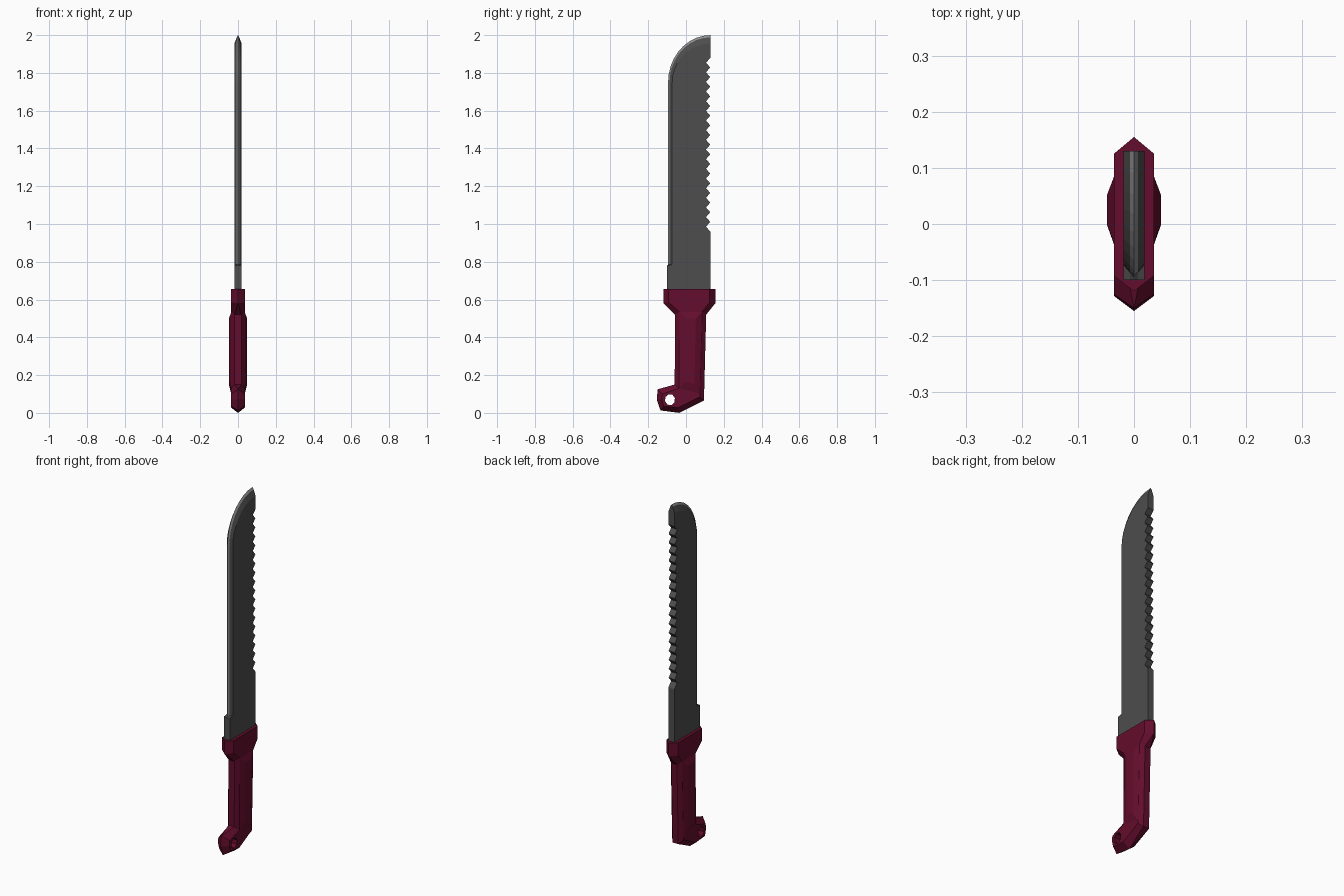
import bpy, bmesh, math

if "Cube" in bpy.data.objects:
    bpy.data.objects.remove(bpy.data.objects["Cube"])


def material(name, rgb):
    m = bpy.data.materials.new(name)
    m.diffuse_color = (*rgb, 1)
    m.use_nodes = True
    m.node_tree.nodes["Principled BSDF"].inputs["Base Color"].default_value = m.diffuse_color
    return m


STEEL = material("dark steel", (0.075, 0.075, 0.075))
EDGE = material("ground edge", (0.26, 0.26, 0.26))
MAROON = material("maroon grip", (0.125, 0.004, 0.025))


def loft(name, layers, mats, rule=None):
    """Join outlines of equal length (lists of xyz) and cap both ends."""
    bm = bmesh.new()
    rings = [[bm.verts.new(p) for p in layer] for layer in layers]
    n = len(rings[0])
    for k in range(len(rings) - 1):
        a, b = rings[k], rings[k + 1]
        for i in range(n):
            j = (i + 1) % n
            f = bm.faces.new((a[i], a[j], b[j], b[i]))
            if rule:
                f.material_index = rule(k, i)
    bm.faces.new(rings[0][::-1])
    bm.faces.new(rings[-1])
    bmesh.ops.remove_doubles(bm, verts=bm.verts, dist=1e-5)
    bmesh.ops.recalc_face_normals(bm, faces=bm.faces)
    me = bpy.data.meshes.new(name)
    bm.to_mesh(me)
    bm.free()
    for m in mats:
        me.materials.append(m)
    ob = bpy.data.objects.new(name, me)
    bpy.context.collection.objects.link(ob)
    return ob


# Blade: ricasso, curved cutting edge, saw-toothed spine
SEGS, TEETH = 9, 18


def blade_layer(x, side, tip):
    pts = [(-0.1, 0.6), (-0.1, 0.78), (-0.095 + side, 0.785)]
    for i in range(SEGS + 1):
        a = math.pi / 2 * i / SEGS
        pts.append((0.13 - (0.225 - side) * math.cos(a),
                    1.75 + (0.25 - tip) * math.sin(a)))
    pts.append((0.13, 1.88))
    pitch = (1.88 - 0.96) / TEETH
    for i in range(TEETH):
        z = 1.88 - i * pitch
        pts.append((0.106, z - pitch * 0.5))
        pts.append((0.128, z - pitch))
    pts += [(0.13, 0.955), (0.13, 0.6)]
    return [(x, y, z) for y, z in pts]


loft("blade",
     [blade_layer(-0.019, 0.022, 0.045), blade_layer(-0.007, 0.008, 0.012),
      blade_layer(0, 0, 0),
      blade_layer(0.007, 0.008, 0.012), blade_layer(0.019, 0.022, 0.045)],
     [STEEL, EDGE],
     lambda k, i: 1 if k in (1, 2) and 2 <= i < 3 + SEGS else 0)

# Handle: ridge outline, inset side outline, half width of the ridge
PROFILE = [
    ((-0.12, 0.655), (-0.092, 0.655), 0), ((-0.12, 0.58), (-0.092, 0.585), 0),
    ((-0.058, 0.52), (-0.035, 0.535), 0.018), ((-0.06, 0.15), (-0.037, 0.13), 0.018),
    ((-0.15, 0.125), (-0.125, 0.1), 0), ((-0.155, 0.07), (-0.128, 0.07), 0),
    ((-0.135, 0.013), (-0.118, 0.035), 0), ((-0.035, 0), (-0.04, 0.028), 0),
    ((0.095, 0.065), (0.073, 0.085), 0.018), ((0.107, 0.52), (0.085, 0.535), 0.018),
    ((0.155, 0.58), (0.125, 0.585), 0), ((0.155, 0.655), (0.125, 0.655), 0)]
handle = loft("handle",
              [[(-0.036, *inner) for _, inner, _ in PROFILE],
               [(-e, *outer) for outer, _, e in PROFILE],
               [(e, *outer) for outer, _, e in PROFILE],
               [(0.036, *inner) for _, inner, _ in PROFILE]], [MAROON])

# Lanyard hole through the pommel
hole = [(-0.085 + 0.027 * math.cos(math.pi / 4 * i + 0.3),
         0.07 + 0.03 * math.sin(math.pi / 4 * i + 0.3)) for i in range(8)]
cutter = loft("hole_cutter", [[(x, y, z) for y, z in hole] for x in (-0.1, 0.1)], [MAROON])
mod = handle.modifiers.new("hole", 'BOOLEAN')
mod.operation, mod.object, mod.solver = 'DIFFERENCE', cutter, 'EXACT'
bpy.context.view_layer.objects.active = handle
bpy.ops.object.modifier_apply(modifier=mod.name)
bpy.data.objects.remove(cutter)

# Raised grip swell on both sides
base = [(-0.035, 0.535), (-0.037, 0.13), (0.073, 0.1), (0.085, 0.535)]
crown = [(0.0, 0.5), (-0.002, 0.165), (0.044, 0.15), (0.052, 0.5)]
loft("grip_swell",
     [[(x, y, z) for y, z in o] for x, o in
      ((-0.048, crown), (-0.0355, base), (0.0355, base), (0.048, crown))], [MAROON])
